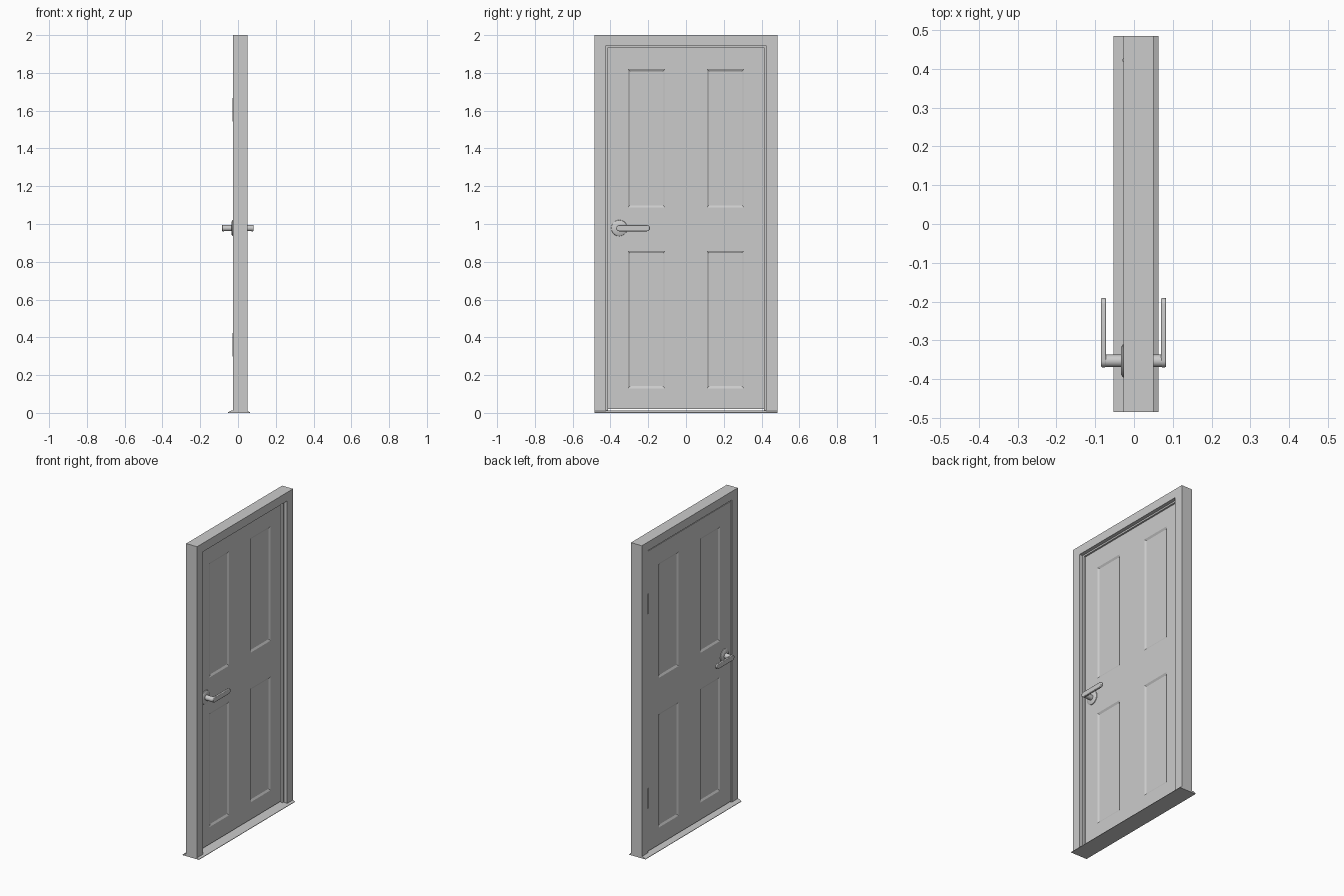
import bpy, bmesh, math
from mathutils import Vector, Matrix

if "Cube" in bpy.data.objects:
    bpy.data.objects.remove(bpy.data.objects["Cube"])


def finish(name, bm, smooth=False):
    bmesh.ops.recalc_face_normals(bm, faces=bm.faces[:])
    me = bpy.data.meshes.new(name)
    bm.to_mesh(me)
    bm.free()
    ob = bpy.data.objects.new(name, me)
    bpy.context.collection.objects.link(ob)
    if smooth:
        bpy.ops.object.select_all(action='DESELECT')
        ob.select_set(True)
        bpy.context.view_layer.objects.active = ob
        bpy.ops.object.shade_smooth_by_angle(angle=math.radians(35))
    return ob


def extrude(name, pts, vec, smooth=False):
    """Extrude a closed outline of 3D points along vec."""
    bm = bmesh.new()
    f = bm.faces.new([bm.verts.new(p) for p in pts])
    r = bmesh.ops.extrude_face_region(bm, geom=[f], use_keep_orig=True)
    verts = [g for g in r['geom'] if isinstance(g, bmesh.types.BMVert)]
    bmesh.ops.translate(bm, verts=verts, vec=vec)
    return finish(name, bm, smooth)


def arch(name, x0, x1, outer, inner, top_out, top_in, base):
    """Two jambs and a head in one piece."""
    yz = [(-outer, base), (-outer, top_out), (outer, top_out), (outer, base),
          (inner, base), (inner, top_in), (-inner, top_in), (-inner, base)]
    return extrude(name, [(x0, y, z) for y, z in yz], (x1 - x0, 0, 0))


def disc(name, x0, x1, r0, r1, y, z, seg=32):
    """Round part lying along x."""
    bm = bmesh.new()
    bmesh.ops.create_cone(bm, cap_ends=True, segments=seg, radius1=r0, radius2=r1,
                          depth=abs(x1 - x0))
    a = math.pi / 2 if x1 > x0 else -math.pi / 2
    m = Matrix.Translation(((x0 + x1) / 2, y, z)) @ Matrix.Rotation(a, 4, 'Y')
    bmesh.ops.transform(bm, matrix=m, verts=bm.verts[:])
    return finish(name, bm, True)


# Frame with a thin door stop inside it
arch("door_frame", -0.027, 0.05, 0.485, 0.424, 2.0, 1.945, 0.006)
arch("door_stop", 0.016, 0.027, 0.4245, 0.414, 1.9455, 1.935, 0.01)

# Threshold with sloped edges
sill = [(-0.053, 0), (0.063, 0), (0.063, 0.003), (0.046, 0.012), (-0.036, 0.012), (-0.053, 0.003)]
extrude("threshold", [(x, -0.485, z) for x, z in sill], (0, 0.97, 0))

# Door leaf with four recessed panels on both faces
X0, X1 = -0.025, 0.015
bm = bmesh.new()
bmesh.ops.create_cube(bm, size=1)
z0, z1 = 0.02, 1.94
for v in bm.verts:
    v.co = Vector((X0 if v.co.x < 0 else X1, v.co.y * 0.84, z0 if v.co.z < 0 else z1))
cuts = [((0, y, 0), (0, 1, 0)) for y in (-0.308, -0.11, 0.11, 0.308)]
cuts += [((0, 0, z), (0, 0, 1)) for z in (0.13, 0.858, 1.087, 1.82)]
for co, no in cuts:
    bmesh.ops.bisect_plane(bm, geom=bm.verts[:] + bm.edges[:] + bm.faces[:],
                           plane_co=co, plane_no=no)
bmesh.ops.recalc_face_normals(bm, faces=bm.faces[:])
panels = []
for f in bm.faces:
    c = f.calc_center_median()
    if abs(f.normal.x) > 0.9 and 0.11 < abs(c.y) < 0.308 and \
            (0.13 < c.z < 0.858 or 1.087 < c.z < 1.82):
        panels.append(f)
bmesh.ops.inset_individual(bm, faces=panels, thickness=0.012, depth=-0.007, use_even_offset=True)
finish("door_leaf", bm)

# Lever handles on both sides
HY, HZ = -0.353, 0.978
R = 0.0165
outline = [(HY + R * math.cos(a), HZ + R * math.sin(a))
           for a in [math.pi / 2 + math.pi * i / 12 for i in range(13)]]
outline += [(-0.207 + R * math.cos(a), HZ + R * math.sin(a))
            for a in [-math.pi / 2 + math.pi * i / 12 for i in range(13)]]
for side, face, s, tip in (("inner", X0, -1, -0.085), ("outer", X1, 1, 0.083)):
    disc(side + "_rosette_base", face, face + s * 0.004, 0.043, 0.042, HY, HZ)
    disc(side + "_rosette_cap", face + s * 0.004, face + s * 0.009, 0.042, 0.034, HY, HZ)
    disc(side + "_handle_stem", face, tip - s * 0.006, 0.016, 0.016, HY, HZ)
    lever = extrude(side + "_lever", [(tip, y, z) for y, z in outline], (-s * 0.013, 0, 0), True)
    bev = lever.modifiers.new("bevel", 'BEVEL')
    bev.width = 0.003
    bev.segments = 2
    bev.limit_method = 'ANGLE'
    bev.angle_limit = math.radians(50)

# Hinge barrels on the -x side
for name, z in (("lower_hinge", 0.36), ("upper_hinge", 1.605)):
    bm = bmesh.new()
    bmesh.ops.create_cone(bm, cap_ends=True, segments=16, radius1=0.005, radius2=0.005,
                          depth=0.125, matrix=Matrix.Translation((-0.025, 0.422, z)))
    finish(name, bm, True)
